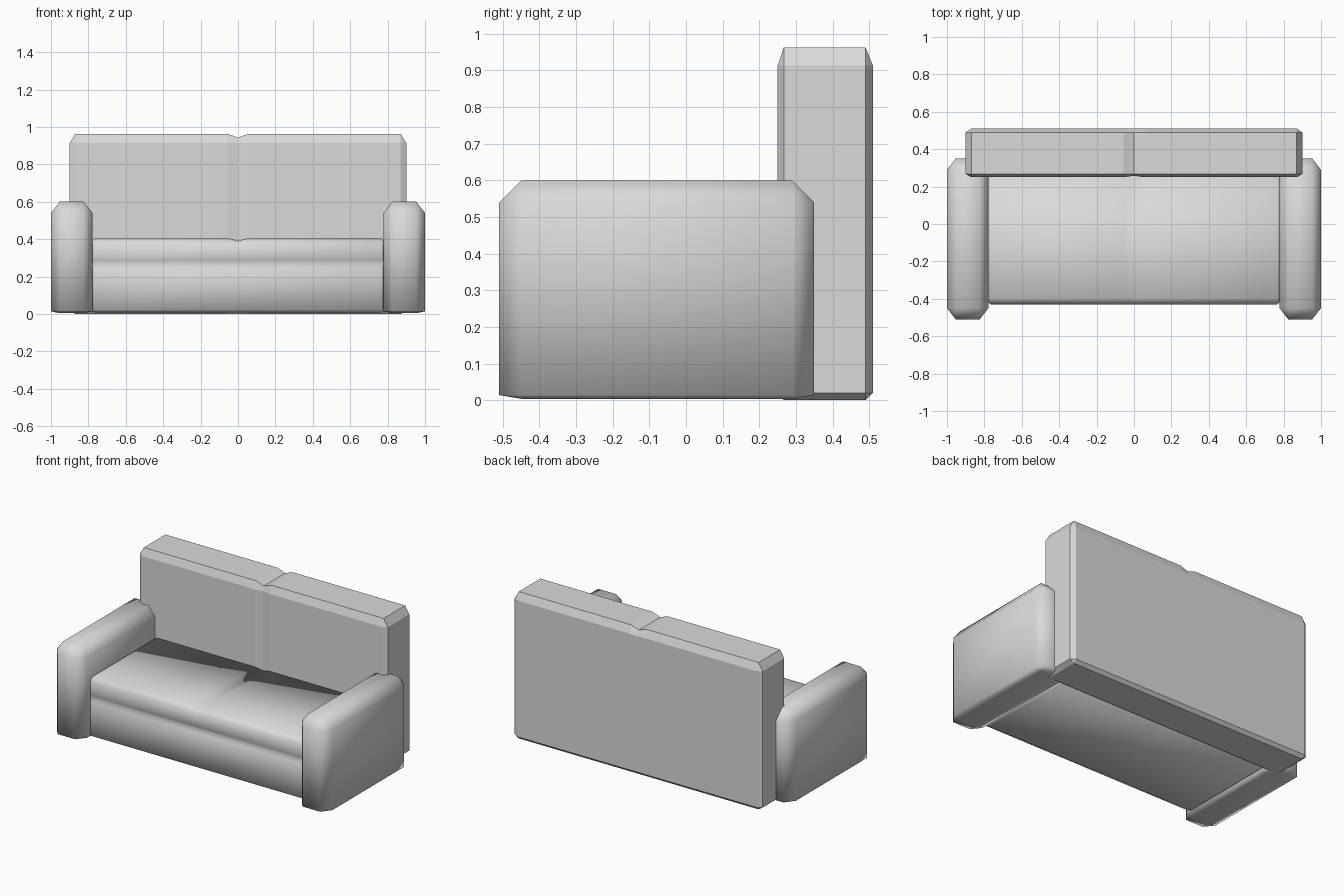
import bpy, bmesh

if "Cube" in bpy.data.objects:
    bpy.data.objects.remove(bpy.data.objects["Cube"])

fabric = bpy.data.materials.new("grey_fabric")
fabric.diffuse_color = (0.7, 0.7, 0.7, 1)
fabric.use_nodes = True
fabric.node_tree.nodes["Principled BSDF"].inputs["Base Color"].default_value = fabric.diffuse_color


def octagon(y, z, front, back, bottom, top):
    """Chamfered side profile as (y, z) points."""
    (y0, y1), (z0, z1) = y, z
    return [(y0 + front, z0), (y0, z0 + bottom), (y0, z1 - top), (y0 + front, z1),
            (y1 - back, z1), (y1, z1 - top), (y1, z0 + bottom), (y1 - back, z0)]


def clamp(profile, y, z):
    """Shrink a profile into a smaller rectangle for the end faces."""
    return [(min(max(p, y[0]), y[1]), min(max(q, z[0]), z[1])) for p, q in profile]


def dent(profile, push, drop):
    """Pull the front and top of a profile inward for the centre groove."""
    front = min(p for p, q in profile)
    high = max(q for p, q in profile)
    return [(p + push * (p < front + 0.001), q - drop * (q > high - 0.001))
            for p, q in profile]


def loft(name, stations, smooth):
    """Skin a list of (x, profile) stations into a closed solid."""
    bm = bmesh.new()
    rings = [[bm.verts.new((x, y, z)) for y, z in prof] for x, prof in stations]
    for a, b in zip(rings, rings[1:]):
        for i in range(len(a)):
            j = (i + 1) % len(a)
            bm.faces.new((a[i], a[j], b[j], b[i]))
    bm.faces.new(rings[0])
    bm.faces.new(rings[-1])
    bmesh.ops.remove_doubles(bm, verts=bm.verts[:], dist=0.0005)
    bmesh.ops.recalc_face_normals(bm, faces=bm.faces[:])
    for f in bm.faces:
        f.smooth = smooth
    me = bpy.data.meshes.new(name)
    bm.to_mesh(me)
    bm.free()
    me.materials.append(fabric)
    ob = bpy.data.objects.new(name, me)
    bpy.context.collection.objects.link(ob)
    return ob


# Armrests
arm = octagon((-0.51, 0.35), (0.004, 0.6), 0.06, 0.06, 0.01, 0.06)
arm_end = clamp(arm, (-0.45, 0.29), (0.014, 0.54))
for side, name in ((-1, "left_arm"), (1, "right_arm")):
    loft(name, [(side * 0.778, arm_end), (side * 0.825, arm),
                (side * 0.953, arm), (side * 1.0, arm_end)], True)

# Backrest with a shallow centre groove
back = octagon((0.25, 0.51), (0.0, 0.963), 0.017, 0.02, 0.02, 0.05)
back_end = clamp(back, (0.267, 0.49), (0.02, 0.913))
loft("backrest", [(-0.9, back_end), (-0.87, back), (-0.055, back),
                  (0, dent(back, 0.008, 0.02)),
                  (0.055, back), (0.87, back), (0.9, back_end)], False)

# Seat: base and cushion joined at a soft front crease
seat = [(-0.40, 0.008), (-0.43, 0.022), (-0.43, 0.245), (-0.415, 0.265),
        (-0.43, 0.287), (-0.43, 0.375), (-0.40, 0.405),
        (0.28, 0.405), (0.28, 0.008)]
seat_end = clamp(seat, (-0.415, 0.28), (0.018, 0.392))
loft("seat", [(-0.782, seat_end), (-0.765, seat), (-0.05, seat),
              (0, dent(seat, 0, 0.014)),
              (0.05, seat), (0.765, seat), (0.782, seat_end)], True)
